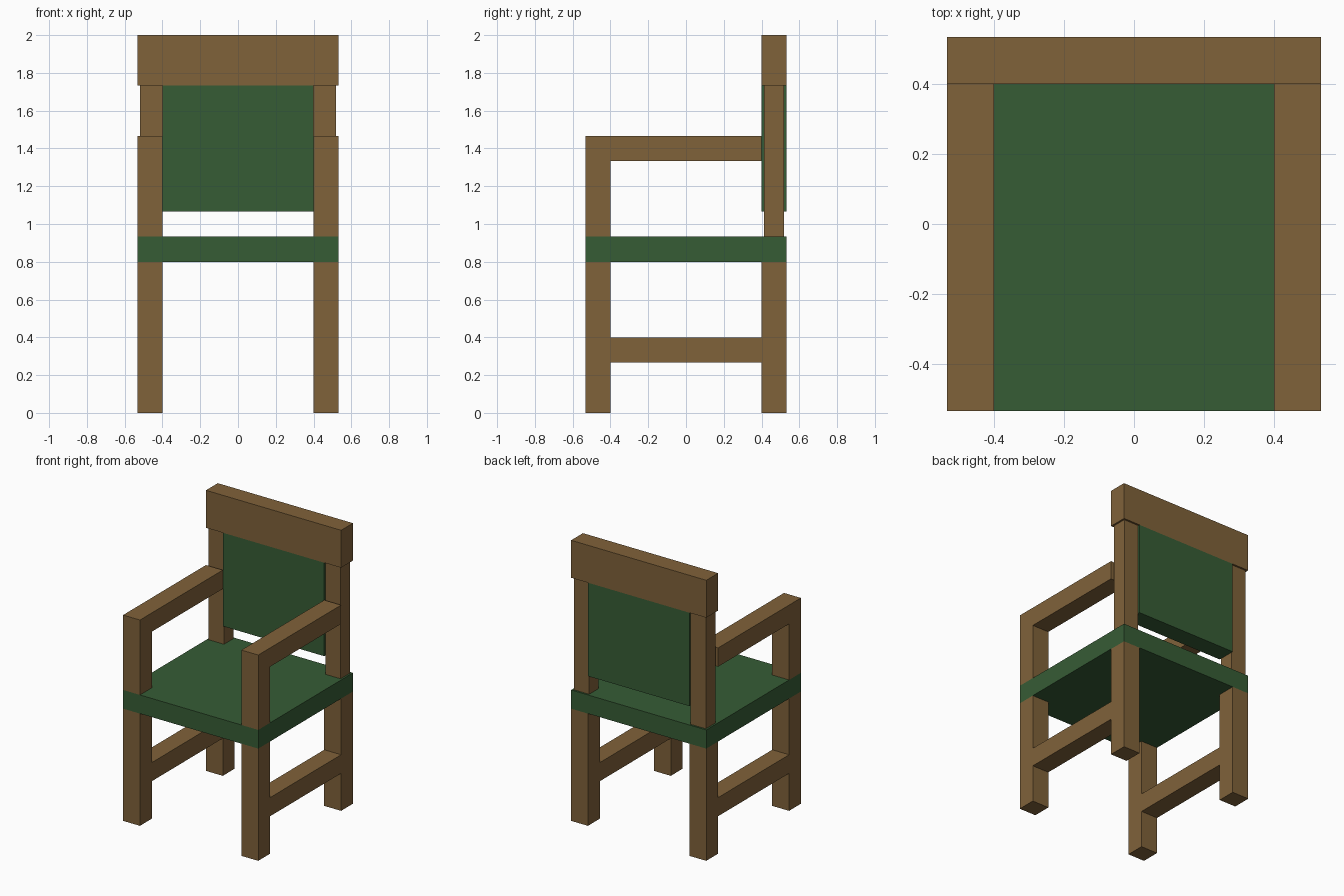
import bpy

if "Cube" in bpy.data.objects:
    bpy.data.objects.remove(bpy.data.objects["Cube"])


def material(name, rgb):
    m = bpy.data.materials.new(name)
    m.diffuse_color = (*rgb, 1.0)
    m.use_nodes = True
    m.node_tree.nodes["Principled BSDF"].inputs["Base Color"].default_value = m.diffuse_color
    return m


wood = material("brown wood", (0.216, 0.122, 0.042))
cloth = material("green cloth", (0.037, 0.107, 0.036))


def box(name, mat, x, y, z):
    """Axis-aligned box from (min, max) ranges."""
    bpy.ops.mesh.primitive_cube_add(size=1, location=[sum(r) / 2 for r in (x, y, z)])
    ob = bpy.context.object
    ob.name = name
    ob.scale = [r[1] - r[0] for r in (x, y, z)]
    bpy.ops.object.transform_apply(location=False, rotation=False, scale=True)
    ob.data.materials.append(mat)


E, I = 0.533, 0.4  # outer edge and inner face of the frame

# Seat, back cushion and head rail
box("seat", cloth, (-E, E), (-E, E), (0.8, 0.933))
box("back_cushion", cloth, (-I, I), (I, E), (1.067, 1.733))
box("head_rail", wood, (-E, E), (I, E), (1.733, 2.0))

# Frame parts, once per side
for side, s in (("left", -1), ("right", 1)):
    x = sorted((s * I, s * E))
    box(side + "_front_leg", wood, x, (-E, -I), (0, 0.8))
    box(side + "_back_leg", wood, x, (I, E), (0, 0.8))
    box(side + "_stretcher", wood, x, (-I, I), (0.267, 0.4))
    box(side + "_arm_post", wood, x, (-E, -I), (0.933, 1.467))
    box(side + "_armrest", wood, x, (-I, I), (1.333, 1.467))
    box(side + "_back_post", wood, sorted((s * I, s * 0.52)), (0.413, 0.52), (0.933, 1.733))
